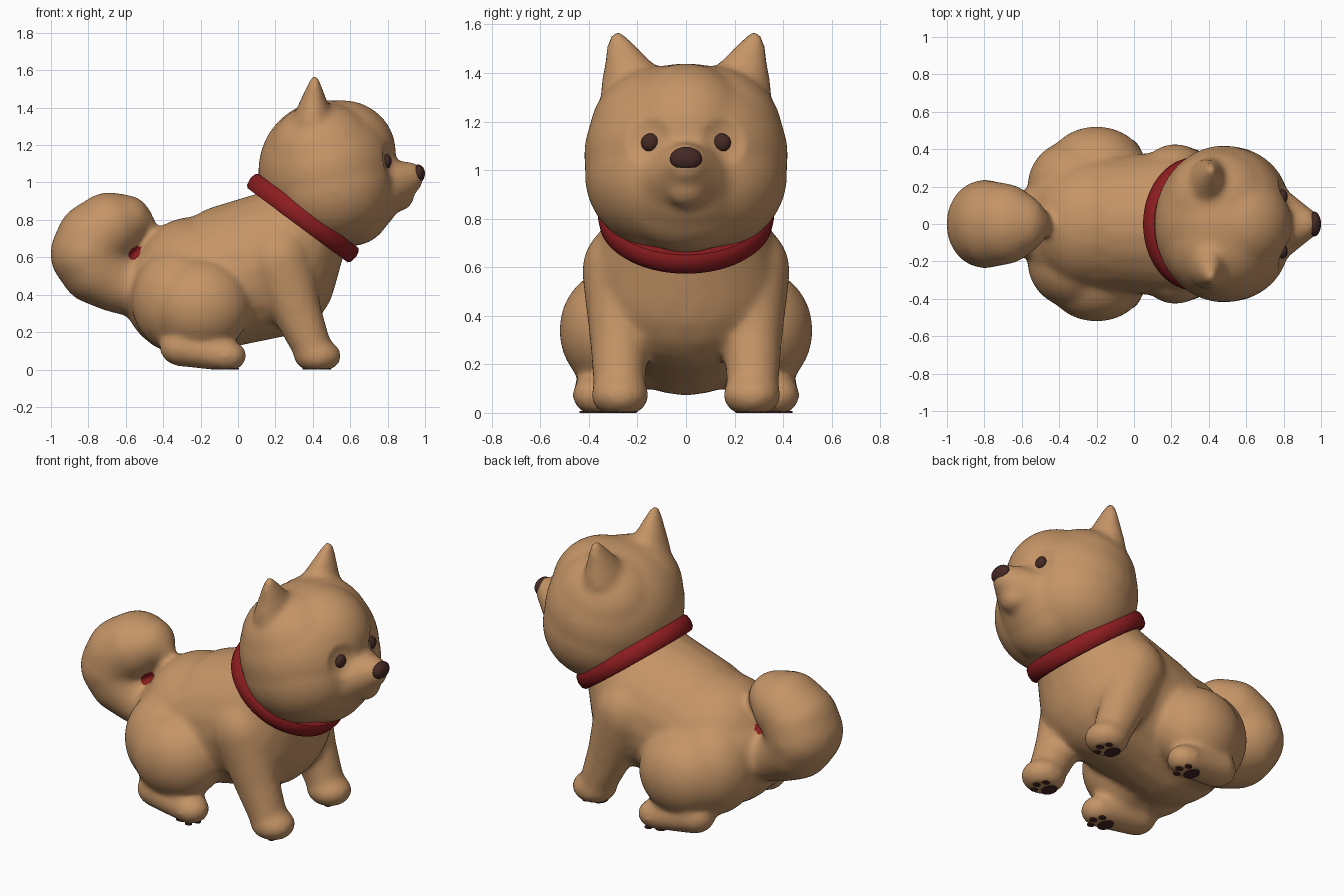
import bpy, bmesh, math
from mathutils import Matrix, Vector

if "Cube" in bpy.data.objects:
    bpy.data.objects.remove(bpy.data.objects["Cube"])


def material(name, color):
    m = bpy.data.materials.new(name)
    m.diffuse_color = (*color, 1)
    m.use_nodes = True
    m.node_tree.nodes["Principled BSDF"].inputs["Base Color"].default_value = m.diffuse_color
    return m


TAN = material("tan_fur", (0.56, 0.30, 0.135))
RED = material("red", (0.26, 0.012, 0.014))
DARK = material("dark_brown", (0.06, 0.022, 0.018))


def finish(name, bm, mats):
    me = bpy.data.meshes.new(name)
    bm.to_mesh(me)
    bm.free()
    for m in mats:
        me.materials.append(m)
    ob = bpy.data.objects.new(name, me)
    bpy.context.collection.objects.link(ob)
    for p in me.polygons:
        p.use_smooth = True
    return ob


def ball(bm, c, r, sub=3):
    bmesh.ops.create_icosphere(bm, subdivisions=sub, radius=1,
                               matrix=Matrix.Translation(c) @ Matrix.Diagonal((*r, 1)))


def chain(bm, pts, steps=7):
    """Limb made of ellipsoids interpolated between (centre, radii) stations."""
    for (c0, r0), (c1, r1) in zip(pts, pts[1:]):
        for i in range(steps + 1):
            t = i / steps
            ball(bm, Vector(c0).lerp(Vector(c1), t), Vector(r0).lerp(Vector(r1), t))


def mirrored(fn, bm, pts):
    for s in (1, -1):
        fn(bm, [((c[0], s * c[1], c[2]), r) for c, r in pts])


def balls(bm, pts):
    for c, r in pts:
        ball(bm, c, r, 4)


def fuse(name, bm, mats, smooth=8):
    """Merge overlapping volumes into one soft skin."""
    ob = finish(name, bm, mats)
    rm = ob.modifiers.new("fuse", 'REMESH')
    rm.mode = 'VOXEL'
    rm.voxel_size = 0.018
    sm = ob.modifiers.new("soften", 'SMOOTH')
    sm.factor = 0.5
    sm.iterations = smooth
    dg = bpy.context.evaluated_depsgraph_get()
    me = bpy.data.meshes.new_from_object(ob.evaluated_get(dg))
    ob.modifiers.clear()
    ob.data = me
    me.materials.clear()
    for m in mats:
        me.materials.append(m)
    for p in me.polygons:
        p.use_smooth = True
        p.material_index = 0
    return ob


# Body: torso, neck, front legs, thighs, feet and curled tail
bm = bmesh.new()
chain(bm, [((-0.26, 0, 0.41), (0.355, 0.38, 0.34)),
           ((-0.06, 0, 0.50), (0.31, 0.37, 0.385)),
           ((0.235, 0, 0.575), (0.305, 0.395, 0.40)),
           ((0.31, 0, 0.74), (0.285, 0.335, 0.27))], 6)
balls(bm, [((-0.25, 0, 0.475), (0.31, 0.35, 0.34))])
mirrored(chain, bm, [((0.22, 0.26, 0.58), (0.18, 0.17, 0.20)),
                     ((0.32, 0.275, 0.30), (0.13, 0.122, 0.13)),
                     ((0.39, 0.275, 0.13), (0.108, 0.11, 0.10))])
mirrored(balls, bm, [((0.425, 0.272, 0.073), (0.128, 0.12, 0.09)),
                     ((-0.20, 0.29, 0.34), (0.27, 0.232, 0.255)),
                     ((-0.32, 0.20, 0.37), (0.25, 0.25, 0.28))])
mirrored(chain, bm, [((-0.30, 0.345, 0.115), (0.12, 0.11, 0.10)),
                     ((-0.06, 0.37, 0.073), (0.108, 0.10, 0.085))])
tail = [(-0.52, 0.42, 0.15), (-0.66, 0.47, 0.165), (-0.76, 0.54, 0.193), (-0.798, 0.62, 0.208),
        (-0.77, 0.695, 0.203), (-0.69, 0.76, 0.19), (-0.60, 0.795, 0.14), (-0.525, 0.78, 0.083)]
chain(bm, [((x, 0, z), (r, r * 1.15, r)) for x, z, r in tail], 4)
body = fuse("body", bm, [TAN, RED], 14)
for v in body.data.vertices:
    v.co.z = max(v.co.z, 0.004)
for p in body.data.polygons:  # red patch inside the tail curl
    d = p.center - Vector((-0.575, 0, 0.61))
    if math.hypot(d.x, d.y * 0.8, d.z) < 0.085:
        p.material_index = 1

# Head: skull, cheeks, jaw, muzzle and ears
bm = bmesh.new()
balls(bm, [((0.48, 0, 1.06), (0.372, 0.42, 0.38)),
           ((0.56, 0, 1.16), (0.285, 0.28, 0.28)),
           ((0.64, 0, 0.94), (0.23, 0.27, 0.23)),
           ((0.61, 0, 0.90), (0.22, 0.28, 0.24)),
           ((0.86, 0, 0.925), (0.08, 0.09, 0.08))])
mirrored(balls, bm, [((0.50, 0.10, 0.98), (0.33, 0.317, 0.31)),
                     ((0.46, 0.10, 1.14), (0.305, 0.30, 0.29))])
chain(bm, [((0.74, 0, 0.96), (0.16, 0.21, 0.165)),
           ((0.91, 0, 1.025), (0.083, 0.088, 0.088))])
mirrored(chain, bm, [((0.40, 0.20, 1.32), (0.115, 0.155, 0.10)),
                     ((0.41, 0.282, 1.54), (0.028, 0.042, 0.032))])
head = fuse("head", bm, [TAN], 10)
EYE = Vector((0.795, 0.147, 1.113))
for v in head.data.vertices:  # shallow eye sockets
    d = (Vector((v.co.x, abs(v.co.y), v.co.z)) - EYE).length
    if d < 0.10:
        v.co.x -= 0.028 * (1 - (d / 0.10) ** 2)

# Collar: rounded band spun around a tilted axis
bm = bmesh.new()
prof = [(0.28, -0.048), (0.333, -0.048), (0.346, -0.034), (0.352, 0),
        (0.346, 0.034), (0.333, 0.048), (0.28, 0.048)]
N = 72
rings = [[bm.verts.new((r * math.cos(a), 1.03 * r * math.sin(a), z)) for r, z in prof]
         for a in (2 * math.pi * i / N for i in range(N))]
for i in range(N):
    a, b = rings[i], rings[(i + 1) % N]
    for j in range(len(prof)):
        k = (j + 1) % len(prof)
        bm.faces.new((a[j], b[j], b[k], a[k]))
bmesh.ops.recalc_face_normals(bm, faces=bm.faces)
bm.transform(Matrix.Translation((0.347, 0, 0.81)) @ Matrix.Rotation(math.atan2(0.595, 0.804), 4, 'Y'))
collar = finish("collar", bm, [RED])
bpy.context.view_layer.objects.active = collar
collar.select_set(True)
bpy.ops.object.shade_smooth_by_angle(angle=math.radians(40))

# Nose and eyes
bm = bmesh.new()
ball(bm, (0.963, 0, 1.047), (0.037, 0.067, 0.049))
finish("nose", bm, [DARK])
for side, s in (("left", 1), ("right", -1)):
    bm = bmesh.new()
    ball(bm, (EYE.x, s * EYE.y, EYE.z), (0.026, 0.038, 0.038))
    finish(side + "_eye", bm, [DARK])

# Paw pads: one large pad and three toes under each foot
for name, fx, fy in (("front", 0.415, 0.272), ("hind", -0.075, 0.37)):
    for side, s in (("left", 1), ("right", -1)):
        bm = bmesh.new()
        for dx, dy, rx, ry in ((-0.03, 0, 0.04, 0.052), (0.035, -0.05, 0.021, 0.018),
                               (0.058, 0, 0.023, 0.019), (0.035, 0.05, 0.021, 0.018)):
            bmesh.ops.create_cone(bm, cap_ends=True, segments=20, radius1=1, radius2=1, depth=0.008,
                                  matrix=Matrix.Translation((fx + dx, s * fy + dy, 0.004))
                                  @ Matrix.Diagonal((rx, ry, 1, 1)))
        pad = finish(side + "_" + name + "_paw_pads", bm, [DARK])
        for p in pad.data.polygons:
            p.use_smooth = False
